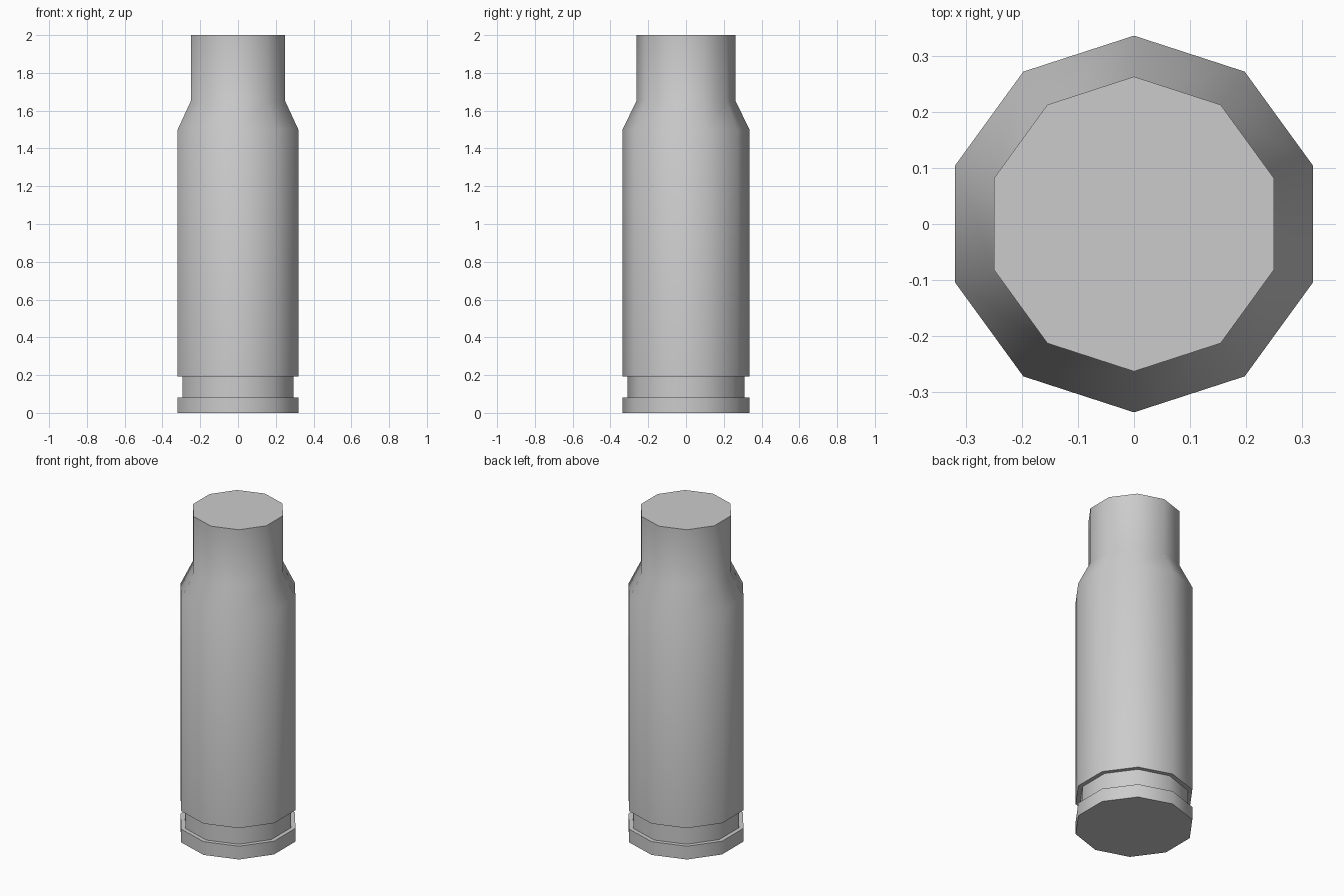
import bpy, bmesh, math

cube = bpy.data.objects.get("Cube")
if cube:
    bpy.data.objects.remove(cube, do_unlink=True)

SIDES = 10

# Plain grey metal
grey = bpy.data.materials.new("grey_metal")
grey.use_nodes = True
colour = (0.6, 0.6, 0.6, 1)
grey.diffuse_color = colour
grey.node_tree.nodes["Principled BSDF"].inputs["Base Color"].default_value = colour

# Profile from base to mouth: rim, extractor groove, body, shoulder, neck
profile = [(0.336, 0), (0.336, 0.082), (0.31, 0.082), (0.31, 0.193),
           (0.336, 0.193), (0.336, 1.5), (0.263, 1.65), (0.263, 2)]

bm = bmesh.new()
rings = []
for radius, z in profile:
    ring = []
    for i in range(SIDES):
        a = math.pi / 2 + math.tau * i / SIDES
        ring.append(bm.verts.new((radius * math.cos(a), radius * math.sin(a), z)))
    rings.append(ring)

# Walls between neighbouring rings
for low, high in zip(rings, rings[1:]):
    for i in range(SIDES):
        j = (i + 1) % SIDES
        bm.faces.new((low[i], low[j], high[j], high[i]))

# Flat end caps
bm.faces.new(rings[0][::-1])
bm.faces.new(rings[-1])
bmesh.ops.recalc_face_normals(bm, faces=bm.faces[:])

mesh = bpy.data.meshes.new("cartridge_case")
bm.to_mesh(mesh)
bm.free()
mesh.materials.append(grey)
case = bpy.data.objects.new("cartridge_case", mesh)
bpy.context.collection.objects.link(case)

# Smooth round the walls, sharp at the ledges and caps
bpy.ops.object.select_all(action="DESELECT")
case.select_set(True)
bpy.context.view_layer.objects.active = case
bpy.ops.object.shade_smooth_by_angle(angle=math.radians(50))
